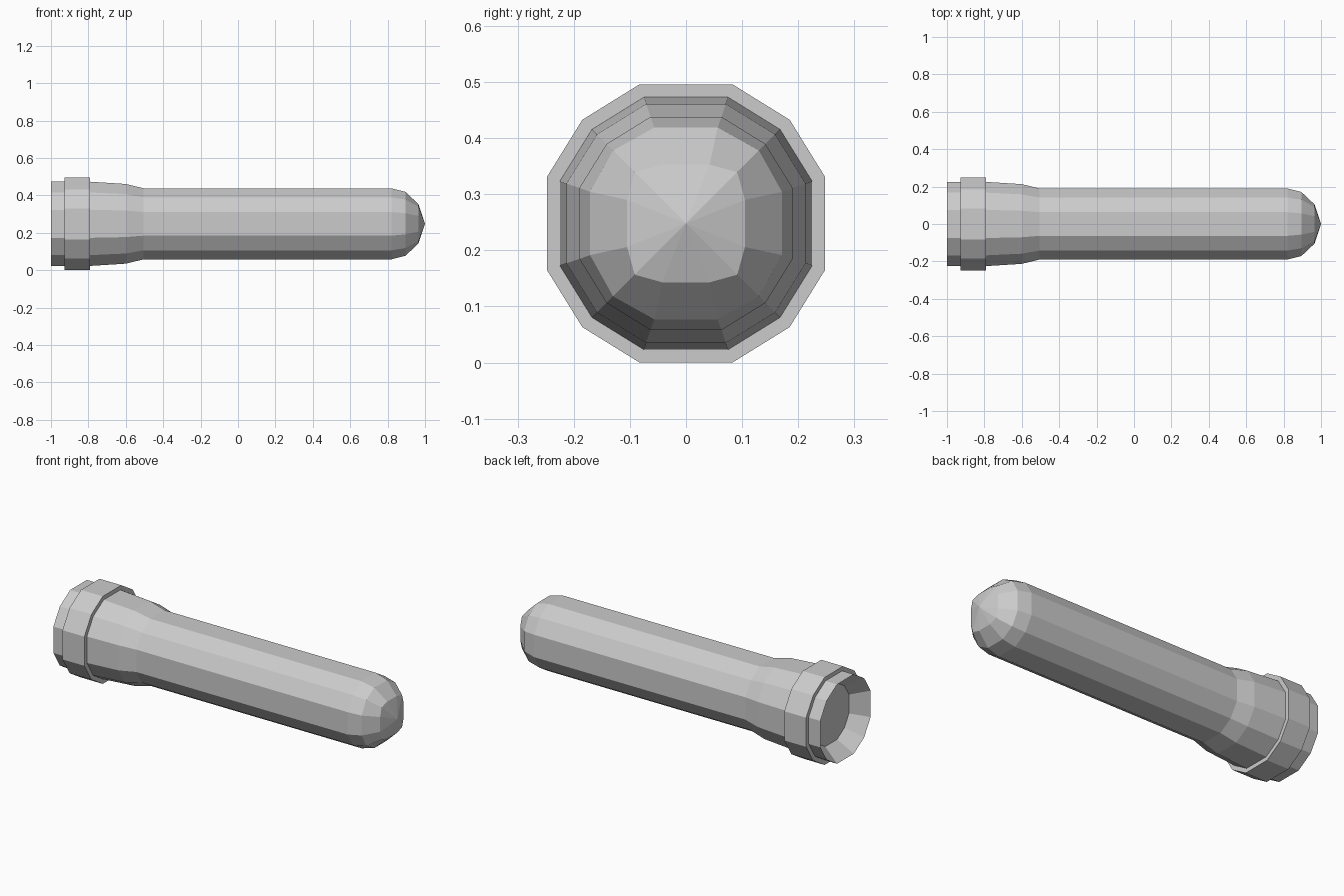
import bpy, bmesh

if "Cube" in bpy.data.objects:
    bpy.data.objects.remove(bpy.data.objects["Cube"])

CZ = 0.248  # height of the long axis


def ring(a, side=1 / 3, diag=0.745):
    """Twelve-sided section with half-width a, as (y, z) points."""
    pts = []
    y, z = 1.0, 0.0
    for _ in range(4):  # repeat one quarter, turning 90 degrees
        for u, v in ((1, side), (diag, diag), (side, 1)):
            pts.append((a * (u * y - v * z), a * (u * z + v * y)))
        y, z = -z, y
    return pts


def loft(name, stations):
    """Skin sections (x, half-width, ...) along the axis; zero width is a point."""
    bm = bmesh.new()
    loops = []
    for x, *shape in stations:
        if shape[0] == 0:
            loops.append([bm.verts.new((x, 0, CZ))] * 12)
        else:
            loops.append([bm.verts.new((x, y, z + CZ)) for y, z in ring(*shape)])
    for r0, r1 in zip(loops, loops[1:]):
        for i in range(12):
            j = (i + 1) % 12
            quad = list(dict.fromkeys((r0[i], r0[j], r1[j], r1[i])))
            bm.faces.new(quad)
    mesh = bpy.data.meshes.new(name)
    bm.to_mesh(mesh)
    bm.free()
    obj = bpy.data.objects.new(name, mesh)
    bpy.context.collection.objects.link(obj)
    return obj


# Recessed lens and the sloped reflector around it
loft("lens", [(-0.91, 0), (-0.91, 0.16)])
loft("reflector", [(-0.91, 0.16), (-1.0, 0.225)])

# Front rim and raised collar
loft("front_rim", [(-1.0, 0.225), (-0.927, 0.225)])
loft("collar", [(-0.927, 0.225), (-0.927, 0.248), (-0.79, 0.248), (-0.79, 0.225)])

# Head tapering down to the handle
loft("head", [(-0.79, 0.225), (-0.60, 0.213), (-0.505, 0.19)])

# Long handle with a rounded end
loft("handle", [(-0.505, 0.19), (0.82, 0.19), (0.895, 0.171, 0.33, 0.76),
                (0.965, 0.105, 0.40, 0.87), (1.0, 0)])
